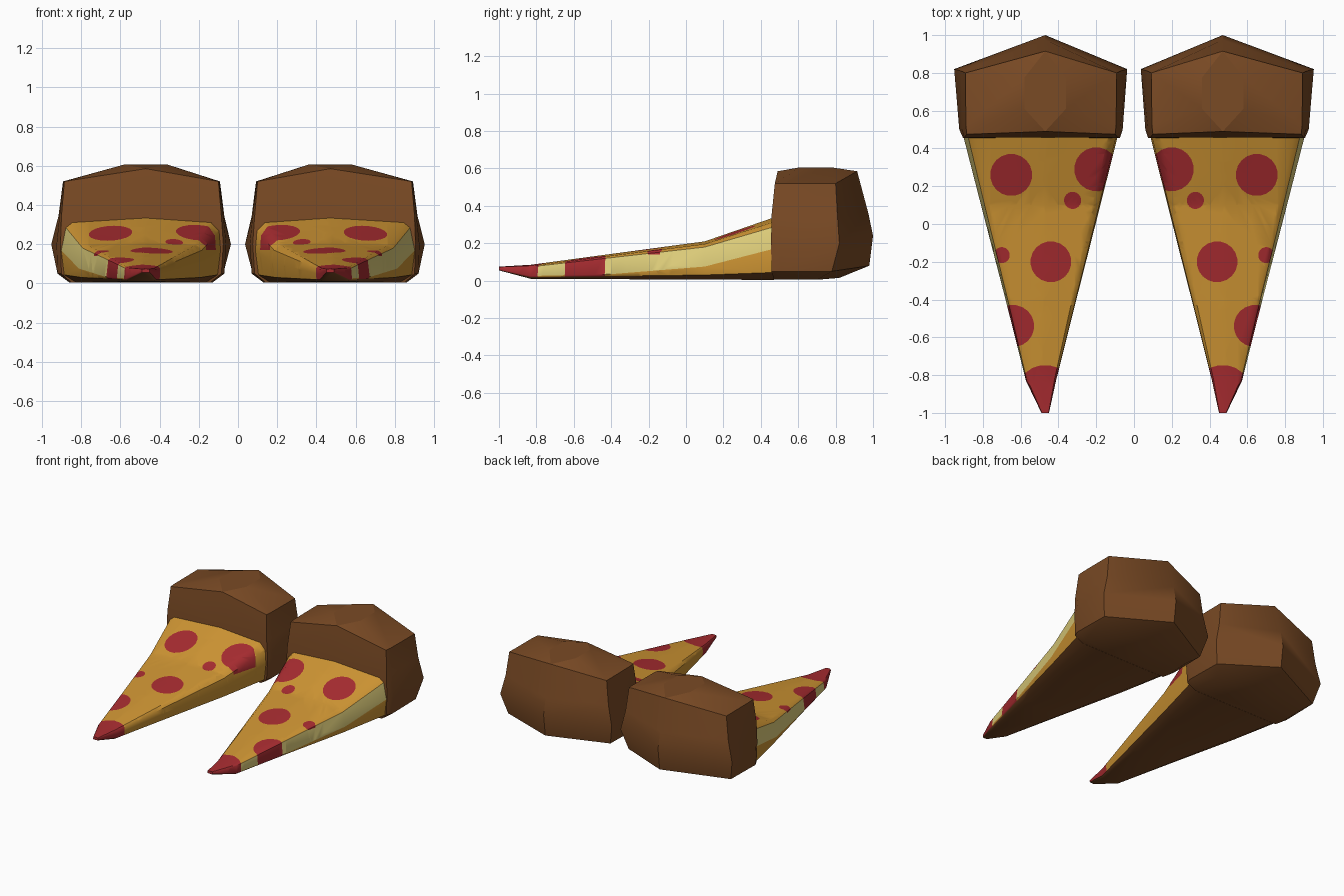
import bpy, bmesh, math
from mathutils import Vector

if "Cube" in bpy.data.objects:
    bpy.data.objects.remove(bpy.data.objects["Cube"])

COLOURS = [("crust_brown", (0.195, 0.069, 0.018)), ("cheese_orange", (0.63, 0.305, 0.034)),
           ("pepperoni_red", (0.39, 0.025, 0.03)), ("cream", (0.77, 0.645, 0.205))]
BROWN, ORANGE, RED, CREAM = range(4)
mats = []
for name, rgb in COLOURS:
    m = bpy.data.materials.new(name)
    m.diffuse_color = (*rgb, 1)
    m.use_nodes = True
    m.node_tree.nodes["Principled BSDF"].inputs["Base Color"].default_value = m.diffuse_color
    mats.append(m)


def loft(bm, rings, columns=None):
    """Skin closed rings; columns gives a material per side strip."""
    vs = [[bm.verts.new(p) for p in r] for r in rings]
    n = len(vs[0])
    for a, b in zip(vs, vs[1:]):
        for i in range(n):
            j = (i + 1) % n
            f = bm.faces.new((a[i], a[j], b[j], b[i]))
            f.material_index = columns[i] if columns else BROWN
    return vs


def cut_region(bm, planes, mat):
    """Cut a convex patch into the non-brown faces and colour it."""
    inside = bm.faces.layers.int.get("inside") or bm.faces.layers.int.new("inside")
    for f in bm.faces:
        f[inside] = int(f.material_index != BROWN)
    for co, no in planes:
        faces = [f for f in bm.faces if f[inside]]
        edges = {e for f in faces for e in f.edges}
        verts = {v for f in faces for v in f.verts}
        bmesh.ops.bisect_plane(bm, geom=faces + list(edges) + list(verts),
                               plane_co=co, plane_no=no, dist=1e-5)
        for f in bm.faces:
            if f[inside] and (f.calc_center_median() - co).dot(no) > 0:
                f[inside] = 0
    for f in bm.faces:
        if f[inside]:
            f.material_index = mat


def finish(bm, name, angle):
    """Make the object, shade it and mirror it into a pair."""
    bmesh.ops.recalc_face_normals(bm, faces=bm.faces[:])
    me = bpy.data.meshes.new(name)
    bm.to_mesh(me)
    bm.free()
    for m in mats:
        me.materials.append(m)
    ob = bpy.data.objects.new(name, me)
    bpy.context.collection.objects.link(ob)
    bpy.ops.object.select_all(action='DESELECT')
    ob.select_set(True)
    bpy.context.view_layer.objects.active = ob
    bpy.ops.object.shade_smooth_by_angle(angle=math.radians(angle))
    mod = ob.modifiers.new("pair", 'MIRROR')
    mod.use_mirror_merge = False


# Pizza slice toe: y, left x, right x, bottom z, top z, lower limit of cream side
SECTIONS = [(-1.0, .45, .49, .055, .075, .3), (-.83, .413, .572, .01, .085, .2),
            (-.4, .305, .68, .008, .143, .2), (.1, .178, .81, .006, .21, .34),
            (.47, .085, .905, .004, .338, .5)]
rings = []
for y, xl, xr, z0, zt, tc in SECTIONS:
    shape = [(.1, 0), (.02, .12), (0, .5), (.01, .8), (.06, .93), (.47, 1),
             (.93, .93), (.97, .85), (1, tc), (.98, .12), (.9, 0)]
    rings.append([(xl + s * (xr - xl), y, z0 + t * (zt - z0)) for s, t in shape])
bm = bmesh.new()
vs = loft(bm, rings, [BROWN] + [ORANGE] * 6 + [CREAM, ORANGE, BROWN, BROWN])
bm.faces.new(vs[0]).material_index = RED
bm.faces.new(vs[-1])

# Pepperoni spots: x, y, radius, lowest z
SPOTS = [(.65, .26, .11, 0), (.20, .29, .115, .17), (.325, .125, .045, 0),
         (.44, -.2, .107, 0), (.70, -.165, .042, .14), (.64, -.54, .11, 0),
         (.47, -.9, .152, 0)]
for x, y, r, zmin in SPOTS:
    planes = []
    n = 20
    for k in range(n):
        d = Vector((math.cos(k * math.tau / n), math.sin(k * math.tau / n), 0))
        planes.append((Vector((x, y, 0)) + d * r, d))
    if zmin:
        planes.append((Vector((0, 0, zmin)), Vector((0, 0, -1))))
    cut_region(bm, planes, RED)
finish(bm, "pizza_toe", 40)

# Crust heel: eight-point rings from the sole up
# front y, front x pair, side x pair, back corner x pair, back corner y, peak y, z, mid z
LEVELS = [(.47, (.14, .85), (.13, .86), (.14, .85), .70, .82, .005, .015),
          (.457, (.085, .90), (.07, .92), (.075, .915), .78, .98, .05, .08),
          (.455, (.075, .905), (.06, .925), (.036, .952), .82, 1.0, .20, .24),
          (.457, (.085, .90), (.075, .91), (.07, .915), .81, .975, .345, .36),
          (.475, (.10, .885), (.095, .89), (.092, .892), .80, .915, .52, .585)]
rings = []
for yf, f, s, b, yb, yp, z, zm in LEVELS:
    front_z = zm if z > .5 else z
    rings.append([(f[0], yf, z), (.47, yf + (.015 if z > .5 else 0), front_z), (f[1], yf, z),
                  (s[1], yf + .045, z), (b[1], yb, z), (.47, yp, zm),
                  (b[0], yb, z), (s[0], yf + .045, z)])
bm = bmesh.new()
vs = loft(bm, rings)
bm.faces.new(vs[0])

# Heel top: raised six-sided facet with sloping faces round it
FL, FM, FR, SR, BR, BM, BL, SL = vs[-1]
a, b, c, d = [bm.verts.new((x, y, .606)) for x, y in
              ((.36, .61), (.36, .775), (.58, .775), (.58, .61))]
facet = bm.faces.new((FM, d, c, BM, b, a))
for face in ((FL, FM, a), (SL, FL, a), (BL, SL, a, b), (BM, BL, b),
             (FM, FR, d), (FR, SR, d), (SR, BR, c, d), (BR, BM, c)):
    bm.faces.new(face)
for e in facet.edges:
    e.smooth = False
finish(bm, "crust_heel", 42)
